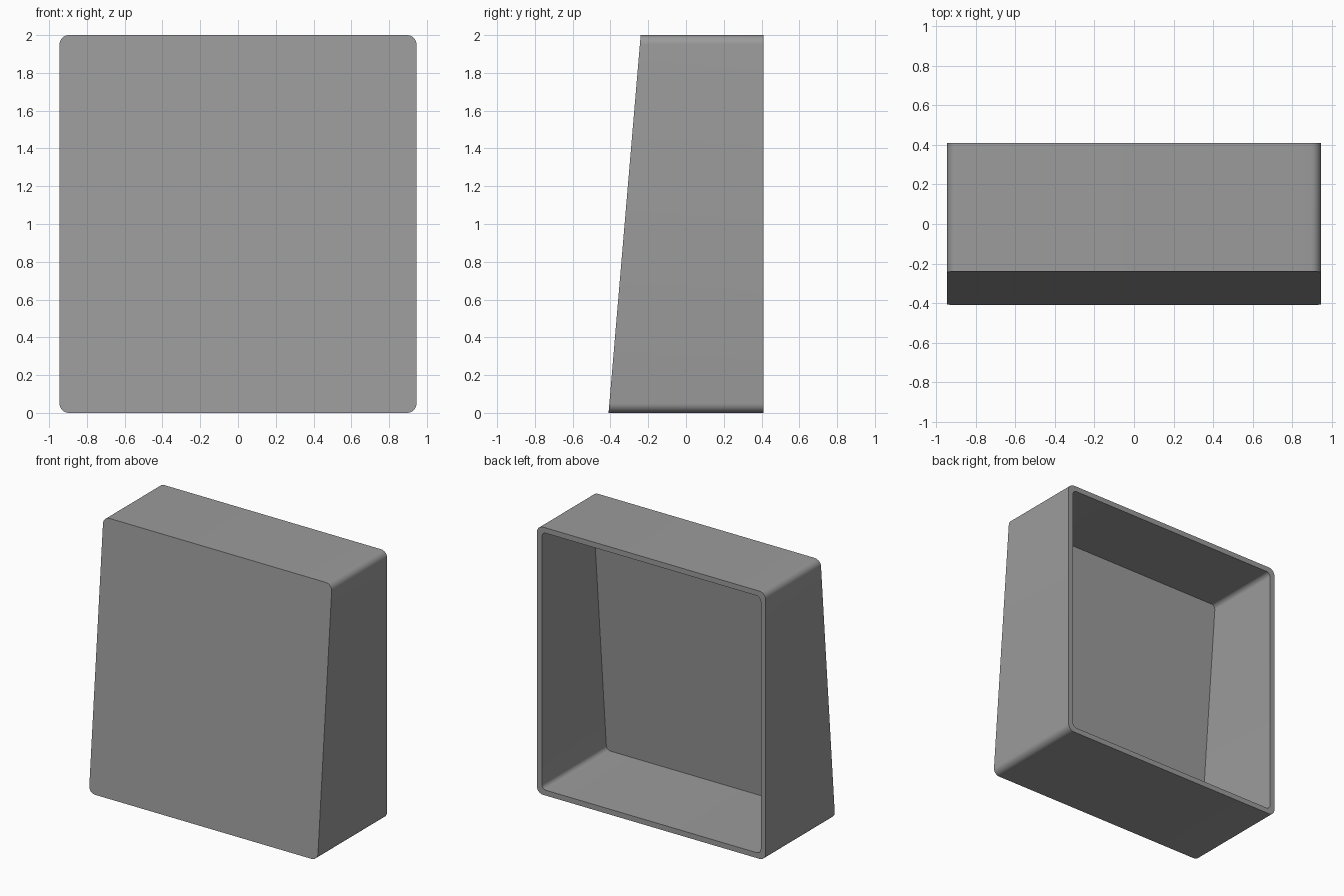
import bpy, bmesh, math

if "Cube" in bpy.data.objects:
    bpy.data.objects.remove(bpy.data.objects["Cube"])

HALF_W, HEIGHT = 0.945, 2.0
BACK, FRONT_LOW, FRONT_TOP = 0.41, -0.41, -0.24
WALL, PANEL = 0.04, 0.052


def front_y(z):
    """Depth of the leaning front panel at a given height."""
    return FRONT_LOW + (FRONT_TOP - FRONT_LOW) * z / HEIGHT


def rounded_rect(inset, radius, segments=8):
    """Rounded rectangle outline as (x, z) points."""
    cx = HALF_W - inset - radius
    cz = HEIGHT / 2 - inset - radius
    points = []
    for i, (sx, sz) in enumerate([(1, 1), (-1, 1), (-1, -1), (1, -1)]):
        for k in range(segments + 1):
            a = math.pi / 2 * (i + k / segments)
            points.append((sx * cx + radius * math.cos(a),
                           HEIGHT / 2 + sz * cz + radius * math.sin(a)))
    return points


def bridge(bm, a, b):
    for i in range(len(a)):
        j = (i + 1) % len(a)
        bm.faces.new((a[i], a[j], b[j], b[i]))


bm = bmesh.new()
outer = rounded_rect(0, 0.05)
inner = rounded_rect(WALL, 0.035)

# Outline loops from the front panel, around the rim, to the inside floor
loops = [
    [bm.verts.new((x, front_y(z), z)) for x, z in outer],
    [bm.verts.new((x, BACK, z)) for x, z in outer],
    [bm.verts.new((x, BACK, z)) for x, z in inner],
    [bm.verts.new((x, front_y(z) + PANEL, z)) for x, z in inner],
]
for a, b in zip(loops, loops[1:]):
    bridge(bm, a, b)

# Front panel and its inside face
bm.faces.new(loops[0])
bm.faces.new(loops[-1])
bmesh.ops.recalc_face_normals(bm, faces=bm.faces[:])

mesh = bpy.data.meshes.new("open_back_housing")
bm.to_mesh(mesh)
bm.free()
housing = bpy.data.objects.new("open_back_housing", mesh)
bpy.context.collection.objects.link(housing)

grey = bpy.data.materials.new("mid_grey")
grey.diffuse_color = (0.33, 0.33, 0.33, 1)
grey.use_nodes = True
grey.node_tree.nodes["Principled BSDF"].inputs["Base Color"].default_value = grey.diffuse_color
mesh.materials.append(grey)

# Smooth rounded corners, crisp edges elsewhere
bpy.context.view_layer.objects.active = housing
housing.select_set(True)
bpy.ops.object.shade_smooth_by_angle(angle=math.radians(30))
